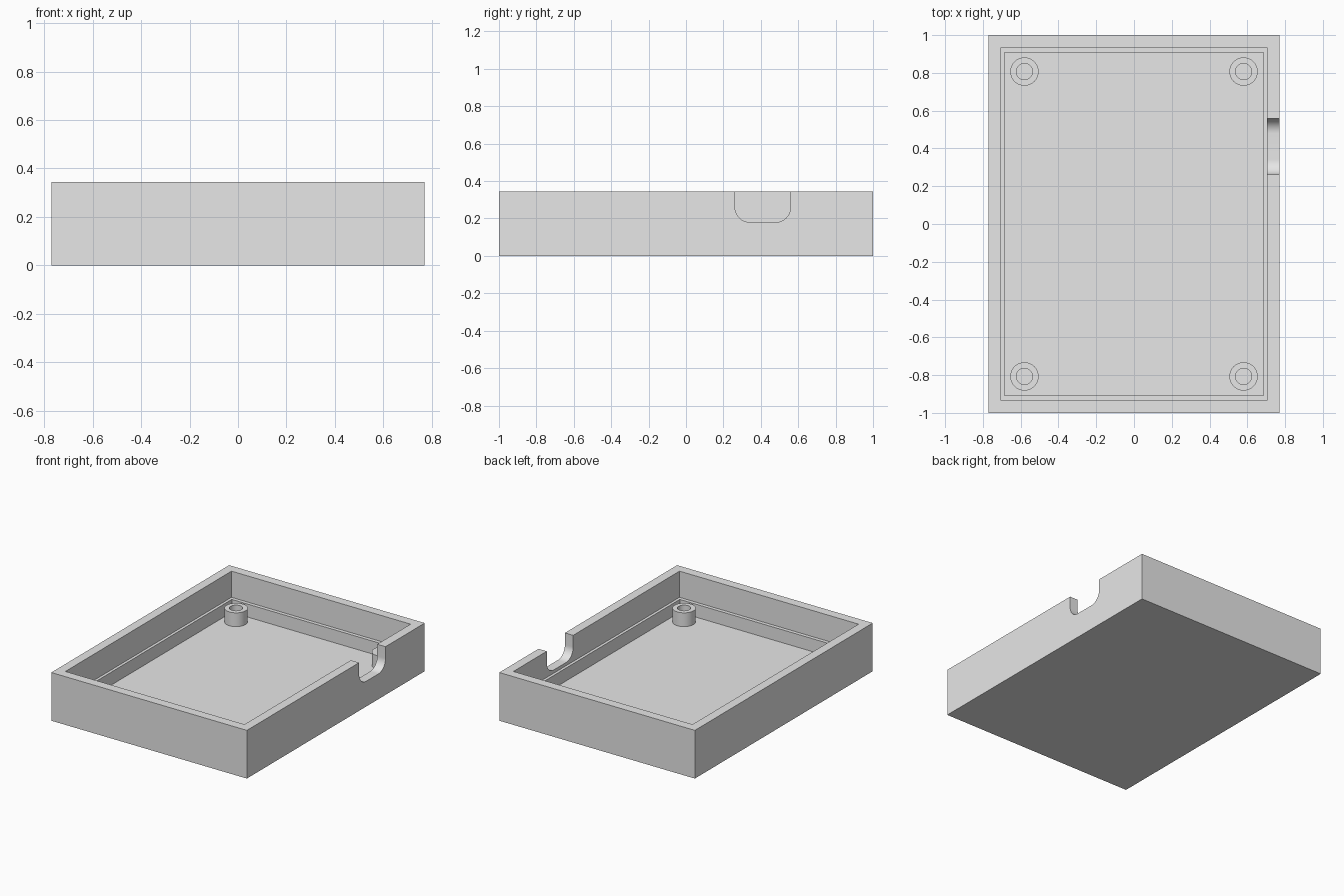
import bpy, bmesh, math

old = bpy.data.objects.get("Cube")
if old:
    bpy.data.objects.remove(old, do_unlink=True)

HEIGHT, FLOOR, LEDGE = 0.343, 0.065, 0.157

grey = bpy.data.materials.new("light_grey_plastic")
grey.use_nodes = True
grey.diffuse_color = (0.8, 0.8, 0.8, 1)
grey.node_tree.nodes["Principled BSDF"].inputs["Base Color"].default_value = (0.8, 0.8, 0.8, 1)


def loft(name, rings, caps=True, closed=False):
    """Skin a list of equal-sized point rings into a mesh object."""
    bm = bmesh.new()
    loops = [[bm.verts.new(p) for p in ring] for ring in rings]
    pairs = list(zip(loops, loops[1:]))
    if closed:
        pairs.append((loops[-1], loops[0]))
    for a, b in pairs:
        for i in range(len(a)):
            j = (i + 1) % len(a)
            bm.faces.new((a[i], a[j], b[j], b[i]))
    if caps:
        bm.faces.new(loops[0][::-1])
        bm.faces.new(loops[-1])
    bmesh.ops.recalc_face_normals(bm, faces=bm.faces)
    mesh = bpy.data.meshes.new(name)
    bm.to_mesh(mesh)
    bm.free()
    mesh.materials.append(grey)
    obj = bpy.data.objects.new(name, mesh)
    bpy.context.collection.objects.link(obj)
    return obj


def activate(obj):
    bpy.ops.object.select_all(action='DESELECT')
    obj.select_set(True)
    bpy.context.view_layer.objects.active = obj


def smooth(obj):
    activate(obj)
    bpy.ops.object.shade_smooth_by_angle(angle=math.radians(30))


def rect(x, y, z):
    return [(-x, -y, z), (x, -y, z), (x, y, z), (-x, y, z)]


def circle(cx, cy, r, z, n=48):
    return [(cx + r * math.cos(math.tau * i / n), cy + r * math.sin(math.tau * i / n), z)
            for i in range(n)]


# Open tray: outer wall, rim, inner wall, ledge, floor
tray = loft("tray", [
    rect(0.77, 1.0, 0), rect(0.77, 1.0, HEIGHT),
    rect(0.705, 0.934, HEIGHT), rect(0.705, 0.934, LEDGE),
    rect(0.685, 0.908, LEDGE), rect(0.685, 0.908, FLOOR)])

# Round-bottomed cable notch through the left wall
y0, y1, base, r, steps = 0.262, 0.559, 0.18, 0.08, 16
profile = [(y1, 0.5), (y0, 0.5)]
for cy, start in ((y0 + r, math.pi), (y1 - r, 1.5 * math.pi)):
    for i in range(steps + 1):
        a = start + i / steps * math.pi / 2
        profile.append((cy + r * math.cos(a), base + r + r * math.sin(a)))
cutter = loft("notch_cutter", [[(x, y, z) for y, z in profile] for x in (0.66, 0.85)])
cutter.hide_render = True
cut = tray.modifiers.new("notch", 'BOOLEAN')
cut.operation, cut.solver, cut.object = 'DIFFERENCE', 'EXACT', cutter
activate(tray)
bpy.ops.object.modifier_apply(modifier=cut.name)
bpy.data.objects.remove(cutter, do_unlink=True)
smooth(tray)

# Hollow screw posts in the four corners
for side, sx in (("left", 1), ("right", -1)):
    for end, sy in (("front", -1), ("back", 1)):
        x, y = sx * 0.58, sy * 0.807
        post = loft(f"screw_post_{end}_{side}", [
            circle(x, y, 0.075, FLOOR), circle(x, y, 0.075, 0.163),
            circle(x, y, 0.043, 0.163), circle(x, y, 0.043, FLOOR)],
            caps=False, closed=True)
        smooth(post)
